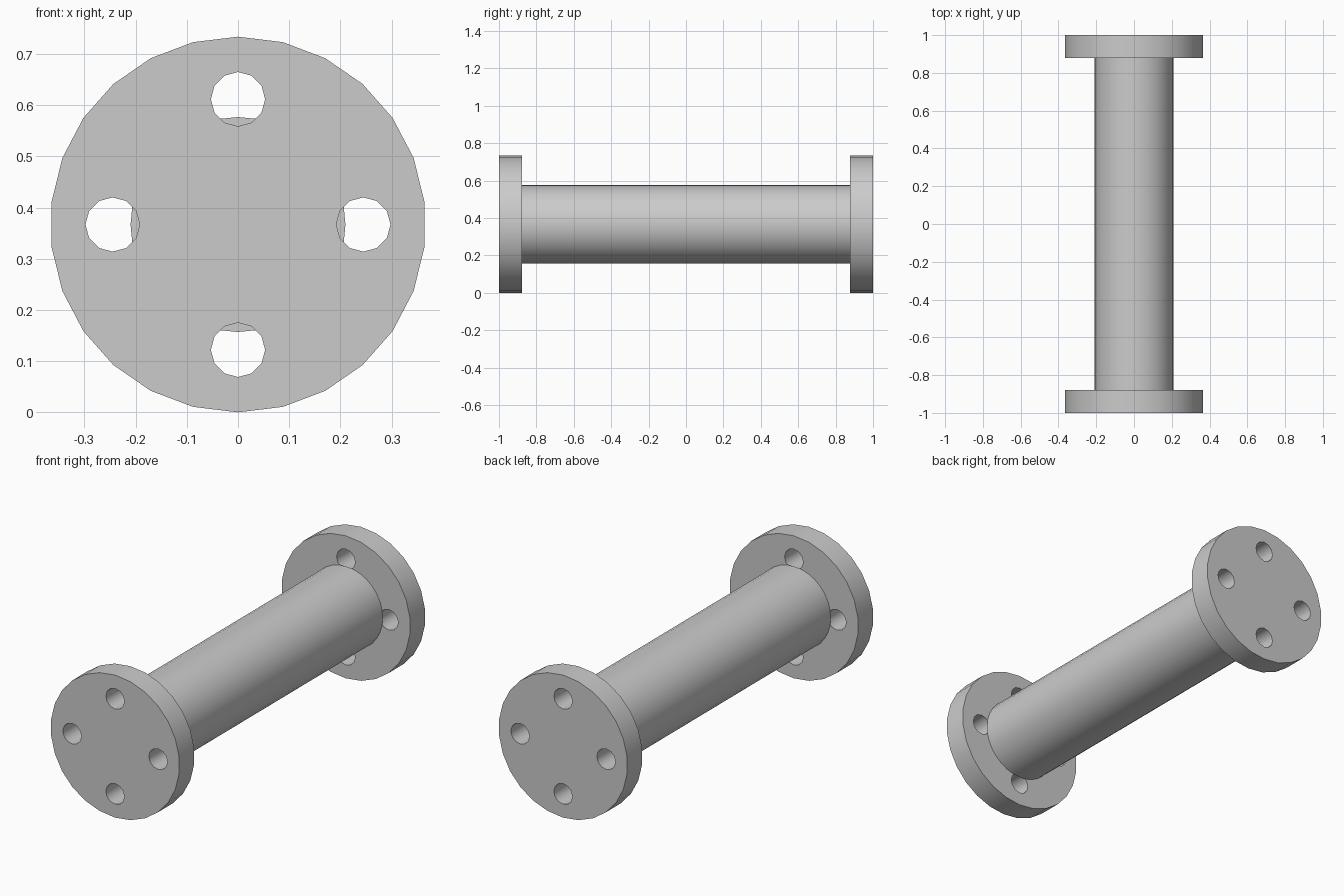
import bpy, bmesh, math
from mathutils import Vector

if "Cube" in bpy.data.objects:
    bpy.data.objects.remove(bpy.data.objects["Cube"])

FLANGE_R, TUBE_R, HOLE_R = 0.367, 0.21, 0.053
BOLT_R, THICK, HALF = 0.245, 0.122, 1.0

steel = bpy.data.materials.new("plain_grey")
steel.use_nodes = True
steel.diffuse_color = (0.6, 0.6, 0.6, 1)
steel.node_tree.nodes["Principled BSDF"].inputs["Base Color"].default_value = (0.6, 0.6, 0.6, 1)


def ring(bm, cx, cz, radius, sides, y):
    """Closed loop of edges facing along y."""
    verts = []
    for i in range(sides):
        a = math.tau * i / sides
        verts.append(bm.verts.new((cx + radius * math.sin(a), y, cz + radius * math.cos(a))))
    return [bm.edges.new((verts[i - 1], verts[i])) for i in range(sides)]


def extruded_part(name, loops, y0, y1):
    """Fill the loops (outer outline plus holes) and extrude from y0 to y1."""
    bm = bmesh.new()
    edges = []
    for cx, cz, radius, sides in loops:
        edges += ring(bm, cx, cz, radius, sides, y0)
    bmesh.ops.triangle_fill(bm, edges=edges, use_beauty=True, normal=(0, -1, 0))
    out = bmesh.ops.extrude_face_region(bm, geom=bm.faces[:], use_keep_orig=True)
    moved = [g for g in out["geom"] if isinstance(g, bmesh.types.BMVert)]
    bmesh.ops.translate(bm, verts=moved, vec=Vector((0, y1 - y0, 0)))
    bmesh.ops.recalc_face_normals(bm, faces=bm.faces[:])
    mesh = bpy.data.meshes.new(name)
    bm.to_mesh(mesh)
    bm.free()
    mesh.materials.append(steel)
    mesh.shade_smooth()
    mesh.set_sharp_from_angle(angle=math.radians(40))
    obj = bpy.data.objects.new(name, mesh)
    bpy.context.collection.objects.link(obj)
    return obj


# Flange outline with four bolt holes
outline = [(0, FLANGE_R, FLANGE_R, 26)]
for k in range(4):
    a = k * math.pi / 2
    outline.append((BOLT_R * math.sin(a), FLANGE_R + BOLT_R * math.cos(a), HOLE_R, 12))

# End flanges and the tube between them
extruded_part("front_flange", outline, -HALF, -HALF + THICK)
extruded_part("back_flange", outline, HALF - THICK, HALF)
extruded_part("tube", [(0, FLANGE_R, TUBE_R, 32)], -HALF + THICK, HALF - THICK)
